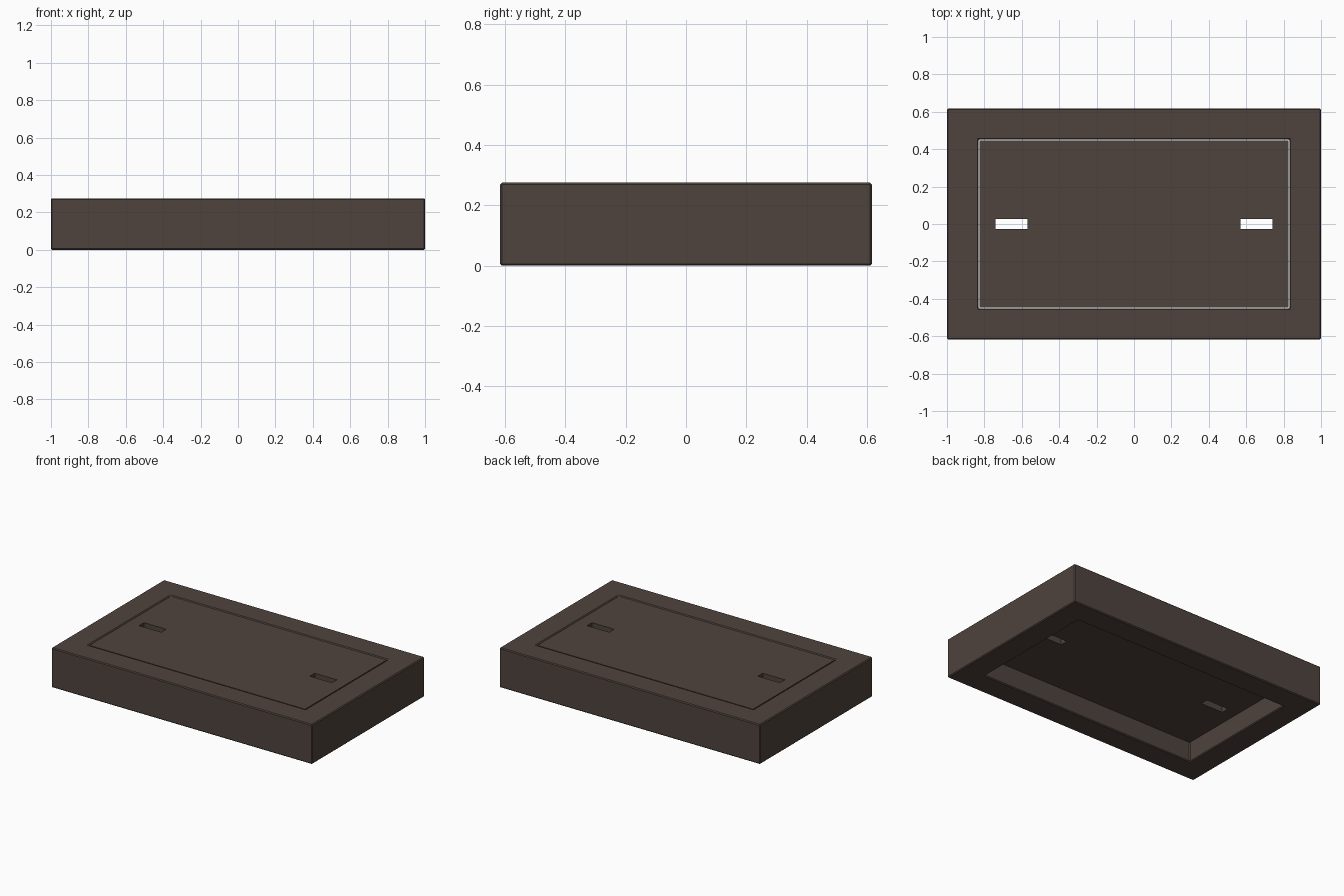
import bpy, bmesh

if "Cube" in bpy.data.objects:
    bpy.data.objects.remove(bpy.data.objects["Cube"])

mat = bpy.data.materials.new("dark_brown")
mat.diffuse_color = (0.078, 0.057, 0.047, 1)
mat.use_nodes = True
mat.node_tree.nodes["Principled BSDF"].inputs["Base Color"].default_value = mat.diffuse_color


def slab(name, xs, ys, holes, z0, z1, bevel=0):
    """Grid slab between z0 and z1, leaving the (column, row) cells in holes open."""
    bm = bmesh.new()
    v = [[bm.verts.new((x, y, z0)) for y in ys] for x in xs]
    for i in range(len(xs) - 1):
        for j in range(len(ys) - 1):
            if (i, j) not in holes:
                bm.faces.new((v[i][j], v[i + 1][j], v[i + 1][j + 1], v[i][j + 1]))
    ext = bmesh.ops.extrude_face_region(bm, geom=bm.faces[:], use_keep_orig=True)
    for e in ext["geom"]:
        if isinstance(e, bmesh.types.BMVert):
            e.co.z = z1
    bmesh.ops.recalc_face_normals(bm, faces=bm.faces[:])
    me = bpy.data.meshes.new(name)
    bm.to_mesh(me)
    bm.free()
    me.materials.append(mat)
    ob = bpy.data.objects.new(name, me)
    bpy.context.collection.objects.link(ob)
    if bevel:
        m = ob.modifiers.new("edge_bevel", 'BEVEL')
        m.width = bevel
        m.segments = 1
        m.limit_method = 'ANGLE'
    return ob


# Thick outer frame with a rectangular opening and softened edges
slab("frame", [-1, -0.832, 0.832, 1], [-0.617, -0.451, 0.451, 0.617],
     {(1, 1)}, 0, 0.275, 0.006)

# Inset lid, nearly flush with the top, with two hand slots cut through
slab("lid", [-0.827, -0.74, -0.57, 0.57, 0.74, 0.827],
     [-0.446, -0.027, 0.027, 0.446], {(1, 1), (3, 1)}, 0.135, 0.272)
